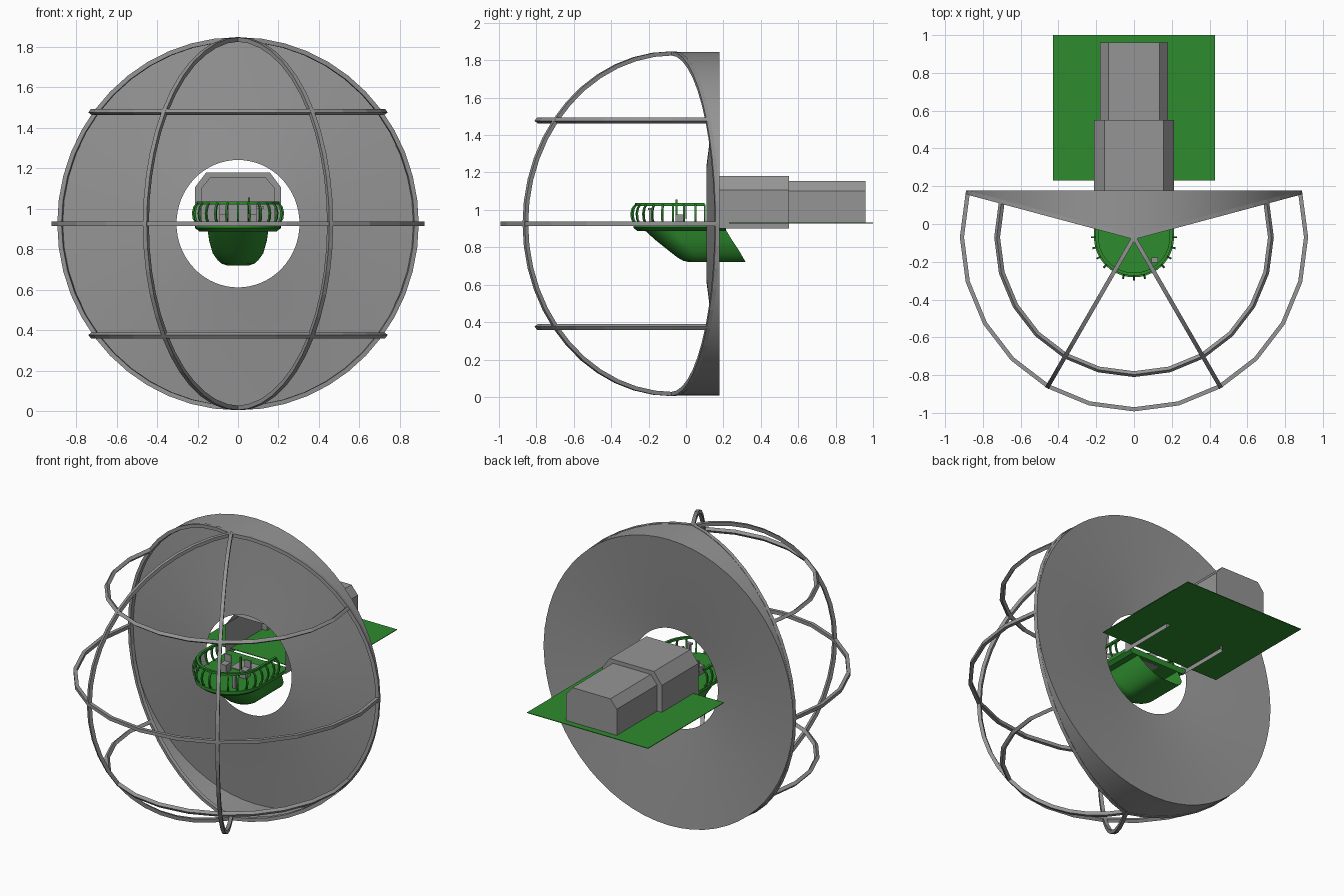
import bpy, bmesh, math
from mathutils import Vector

if "Cube" in bpy.data.objects:
    bpy.data.objects.remove(bpy.data.objects["Cube"])

ZC, YC, R = 0.926, -0.07, 0.911      # cage centre height, depth and radius
END = math.radians(105)              # cage stops at this angle from the front


def material(name, rgb):
    m = bpy.data.materials.new(name)
    m.diffuse_color = (*rgb, 1)
    m.use_nodes = True
    m.node_tree.nodes["Principled BSDF"].inputs["Base Color"].default_value = m.diffuse_color
    return m


GREY = material("grey metal", (0.30, 0.30, 0.30))
GREEN = material("green paint", (0.027, 0.26, 0.027))


def add(name, bm, mat, smooth=None):
    bmesh.ops.recalc_face_normals(bm, faces=bm.faces)
    me = bpy.data.meshes.new(name)
    bm.to_mesh(me)
    bm.free()
    me.materials.append(mat)
    ob = bpy.data.objects.new(name, me)
    bpy.context.collection.objects.link(ob)
    if smooth:
        bpy.ops.object.select_all(action='DESELECT')
        ob.select_set(True)
        bpy.context.view_layer.objects.active = ob
        bpy.ops.object.shade_smooth_by_angle(angle=math.radians(smooth))
    return ob


def loft(bm, rings, closed=False, caps=()):
    """Skin equal-length point rings; caps lists ring indices to fill."""
    vs = [[bm.verts.new(p) for p in r] for r in rings]
    n = len(rings[0])
    for a, b in zip(vs, vs[1:]):
        for i in range(n if closed else n - 1):
            j = (i + 1) % n
            bm.faces.new((a[i], a[j], b[j], b[i]))
    for c in caps:
        bm.faces.new(vs[c])


def square_bar(bm, path, centre, normal, half):
    """Square bar along an arc; its sides follow the radius and arc normal."""
    nrm = Vector(normal) * half
    rings = []
    for p in map(Vector, path):
        rad = (p - Vector(centre)).normalized() * half
        rings.append([p + rad + nrm, p + rad - nrm, p - rad - nrm, p - rad + nrm])
    loft(bm, rings, True, (0, -1))


def box(name, centre, size, mat):
    bm = bmesh.new()
    bmesh.ops.create_cube(bm, size=1)
    for v in bm.verts:
        v.co = [v.co[i] * size[i] + centre[i] for i in range(3)]
    return add(name, bm, mat)


# Cage meridians: half circles fanning out from a vertical axis
for name, a in (("left_front_rib", -30), ("right_front_rib", 30),
                ("left_rim_rib", -105), ("right_rim_rib", 105)):
    a = math.radians(a)
    d = Vector((math.sin(a), -math.cos(a), 0))
    c = Vector((0, YC, ZC))
    path = []
    for i in range(25):
        t = math.pi * (i / 24 - 0.5)
        path.append(c + d * R * math.cos(t) + Vector((0, 0, R * math.sin(t))))
    bm = bmesh.new()
    square_bar(bm, path, c, (math.cos(a), math.sin(a), 0), 0.011)
    add(name, bm, GREY)

# Cage hoops: horizontal arcs, tilted square section above and below the middle
for name, dz in (("lower_hoop", -0.552), ("middle_hoop", 0), ("upper_hoop", 0.552)):
    r = math.sqrt(R * R - dz * dz)
    rings = []
    for i in range(15):
        a = END * (i / 7 - 1)
        d = Vector((math.sin(a), -math.cos(a), 0))
        p = Vector((0, YC, ZC + dz)) + d * r
        rad = (d * r + Vector((0, 0, dz))).normalized() * 0.011
        up = Vector((0, 0, 1)) * (r / R) - d * (dz / R)
        up *= 0.011
        rings.append([p + rad + up, p + rad - up, p - rad - up, p - rad + up])
    bm = bmesh.new()
    loft(bm, rings, True, (0, -1))
    add(name, bm, GREY)

# Dish: wedge-cut rim band and a shallow funnel with a central hole
SEG = 64


def oval(r, y):
    pts = []
    for i in range(SEG):
        a = 2 * math.pi * i / SEG
        x = 0.965 * r * math.sin(a)
        pts.append((x, y(x), ZC + r * math.cos(a)))
    return pts


bm = bmesh.new()
loft(bm, [oval(0.918, lambda x: YC + 0.27 * abs(x)),
          oval(0.918, lambda x: 0.178),
          oval(0.72, lambda x: 0.158),
          oval(0.50, lambda x: 0.134),
          oval(0.315, lambda x: 0.11)], True)
add("dish", bm, GREY, 40)

# Rear housing: stepped tunnel with chamfered top, open at the front and below


def tunnel(y, w, wt, z0, zc, z1):
    return [(-w, y, z0), (-w, y, zc), (-wt, y, z1), (wt, y, z1), (w, y, zc), (w, y, z0)]


big = (0.213, 0.157, 0.90, 1.105, 1.18)
small = (0.18, 0.135, 0.93, 1.10, 1.155)
bm = bmesh.new()
loft(bm, [tunnel(0.178, *big), tunnel(0.55, *big), tunnel(0.55, *small),
          tunnel(0.96, *small)], False, (3,))
add("rear_housing", bm, GREY)
box("rear_platform", (0, 0.615, 0.93), (0.86, 0.77, 0.004), GREEN)


# Gondola: U-shaped outlines, round at the front and straight toward the back
def u_shape(z, w, front, back, n=20):
    pts = [(-w, back, z)]
    for i in range(n + 1):
        a = math.pi * (i / n - 0.5)
        pts.append((w * math.sin(a), front + w - w * math.cos(a), z))
    return pts + [(w, back, z)]


bm = bmesh.new()
loft(bm, [u_shape(0.89, 0.15, -0.22, 0.215), u_shape(0.84, 0.142, -0.165, 0.245),
          u_shape(0.78, 0.125, -0.09, 0.285), u_shape(0.745, 0.10, -0.045, 0.305),
          u_shape(0.728, 0.08, -0.015, 0.315), u_shape(0.72, 0.055, 0.02, 0.32)],
     False, (5,))
add("gondola_hull", bm, GREEN, 40)

bm = bmesh.new()
loft(bm, [u_shape(0.887, 0.15, -0.22, 0.215), u_shape(0.887, 0.19, -0.26, 0.215),
          u_shape(0.905, 0.212, -0.282, 0.215), u_shape(0.925, 0.212, -0.282, 0.215)],
     True, (3,))
add("gondola_deck", bm, GREEN, 30)

# Railing: top rail plus outward-bowed posts
bm = bmesh.new()
section = ((0.204, 1.022), (0.204, 1.036), (0.188, 1.036), (0.188, 1.022))
loft(bm, [u_shape(z, w, YC - w, 0.10) for w, z in section + section[:1]])
add("top_rail", bm, GREEN, 40)

bm = bmesh.new()
spots = [(math.radians(a), 0) for a in range(-90, 91, 15)]
spots += [(s * math.pi / 2, dy) for s in (-1, 1) for dy in (0.06, 0.12, 0.17)]
for a, dy in spots:
    d = Vector((math.sin(a), -math.cos(a), 0))
    t = Vector((math.cos(a), math.sin(a), 0)) * 0.005
    rings = []
    for r, z in ((0.202, 0.92), (0.219, 0.95), (0.223, 0.98), (0.216, 1.01), (0.198, 1.03)):
        p = Vector((0, YC + dy, z)) + d * r
        o = d * 0.005
        rings.append([p + o + t, p + o - t, p - o - t, p - o + t])
    loft(bm, rings, True, (0, -1))
add("railing_posts", bm, GREEN)

# Deck fittings: seats, hatch plate and control stand
for side, s in (("left", -1), ("right", 1)):
    box(side + "_seat", (s * 0.07, -0.03, 0.95), (0.045, 0.05, 0.05), GREY)
    box(side + "_seat_back", (s * 0.07, 0.0, 0.985), (0.045, 0.008, 0.07), GREY)
box("hatch_plate", (0, 0.08, 0.927), (0.14, 0.12, 0.006), GREY)
box("control_stand", (0.11, -0.19, 0.965), (0.018, 0.018, 0.08), GREY)
box("control_panel", (0.11, -0.19, 1.005), (0.035, 0.025, 0.01), GREY)
box("lever", (0.055, -0.05, 0.99), (0.01, 0.01, 0.13), GREEN)
